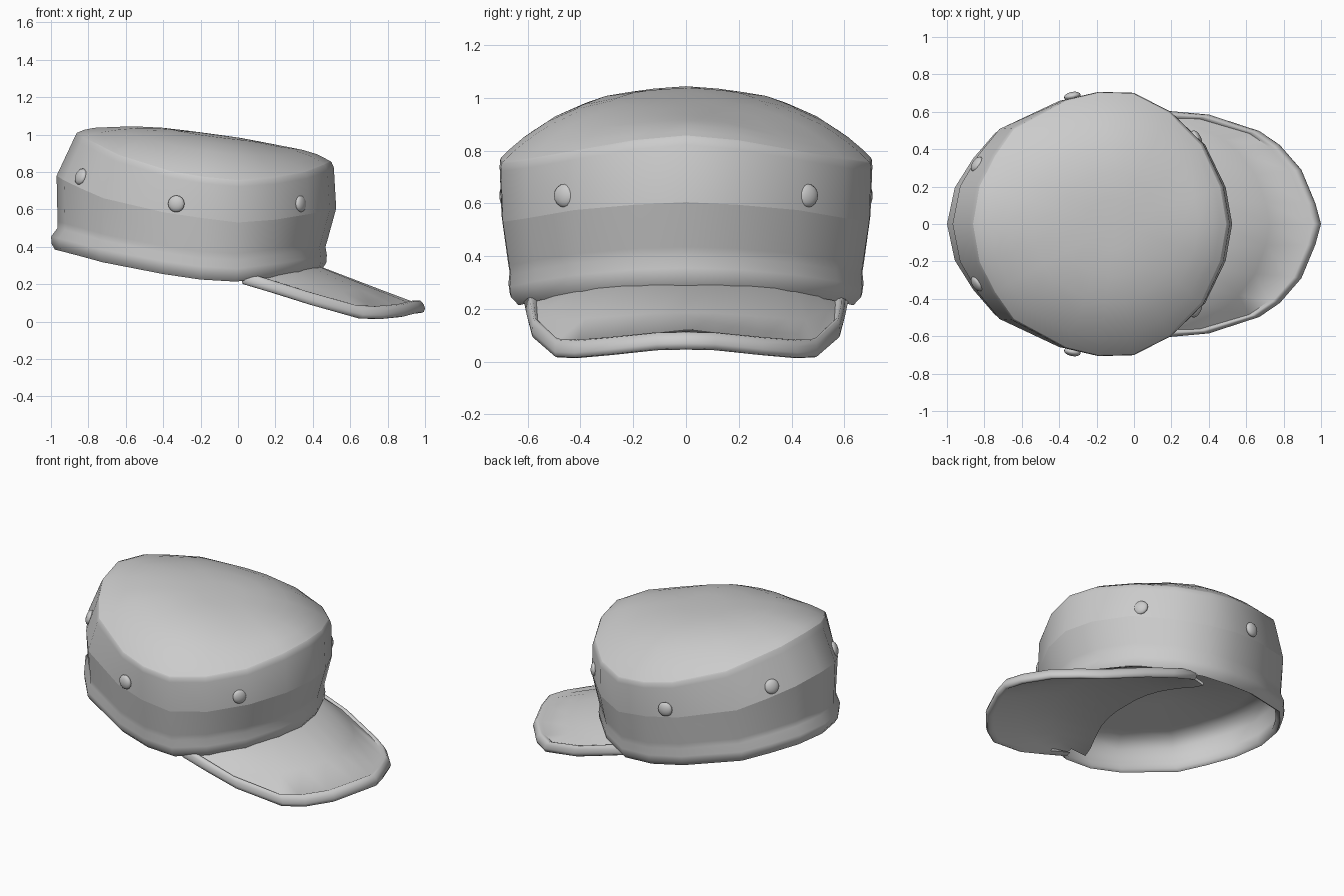
import bpy, bmesh
from mathutils import Vector

cube = bpy.data.objects.get("Cube")
if cube:
    bpy.data.objects.remove(cube)

grey = bpy.data.materials.new("light grey cloth")
grey.use_nodes = True
grey.diffuse_color = (0.6, 0.6, 0.6, 1)
grey.node_tree.nodes["Principled BSDF"].inputs["Base Color"].default_value = (0.6, 0.6, 0.6, 1)


def loft(name, rings, wrap_columns, wrap_rings, sharp_rings=(), sharp_angle=None):
    """Skin a list of equally long point rings into a smooth shaded object."""
    bm = bmesh.new()
    grid = [[bm.verts.new(p) for p in ring] for ring in rings]
    n, m = len(grid), len(grid[0])
    for i in range(n if wrap_rings else n - 1):
        for j in range(m if wrap_columns else m - 1):
            a, b = grid[i], grid[(i + 1) % n]
            k = (j + 1) % m
            bm.faces.new((a[j], a[k], b[k], b[j]))
    if not wrap_columns:
        bm.faces.new([r[0] for r in grid])
        bm.faces.new([r[-1] for r in grid])
    for i in sharp_rings:
        for j in range(m):
            edge = bm.edges.get((grid[i][j], grid[i][(j + 1) % m]))
            if edge:
                edge.smooth = False
    bmesh.ops.remove_doubles(bm, verts=bm.verts, dist=0.0005)
    bmesh.ops.recalc_face_normals(bm, faces=bm.faces)
    for f in bm.faces:
        f.smooth = True
    mesh = bpy.data.meshes.new(name)
    bm.to_mesh(mesh)
    bm.free()
    obj = bpy.data.objects.new(name, mesh)
    bpy.context.collection.objects.link(obj)
    mesh.materials.append(grey)
    if sharp_angle:
        bpy.ops.object.select_all(action="DESELECT")
        obj.select_set(True)
        bpy.context.view_layer.objects.active = obj
        bpy.ops.object.shade_smooth_by_angle(angle=sharp_angle)
    return obj


def mirrored(half):
    """Continue a half outline to the other side of y = 0."""
    return half + [(p[0], -p[1], *p[2:]) for p in reversed(half) if p[1] > 0]


# Crown outline, back to front: x, y, heights of hem, seam and rim
HEM, SEAM, RIM = 2, 3, 4
outline = mirrored([
    (-.97, 0, .385, .78, 1.01), (-.93, .205, .375, .755, .985),
    (-.835, .37, .35, .71, .945), (-.72, .515, .318, .66, .893),
    (-.4, .668, .255, .585, .805), (-.2, .71, .225, .555, .775),
    (0, .705, .214, .53, .757), (.2, .605, .235, .545, .77),
    (.38, .43, .26, .575, .80), (.49, .2, .28, .595, .84),
    (.525, 0, .285, .605, .858)])
MID = -0.1


def level(back, front, side, anchor, dz):
    return [Vector((MID + (c[0] - MID) * (back if c[0] < MID else front),
                    c[1] * side, c[anchor] + dz)) for c in outline]


# Height of the crown along its centre line
ridge_points = [(-.86, 1.01), (-.8, 1.035), (-.57, 1.045), (-.37, 1.035),
                (0, .985), (.4, .91), (.5, .86)]


def ridge(x):
    for (x0, z0), (x1, z1) in zip(ridge_points, ridge_points[1:]):
        if x <= x1:
            return z0 + (z1 - z0) * max(0, (x - x0) / (x1 - x0))
    return ridge_points[-1][1]


def dome(rim, t):
    pts = []
    for p in rim:
        x = MID + (p.x - MID) * t
        sag = (ridge(p.x) - p.z) * t ** 3.1
        pts.append(Vector((x, p.y * t, ridge(x) - sag)))
    return pts


# Inside: a short wall and a low lining across the crown
lining_rim = level(.92, .85, .87, HEM, .21)
lining_centre = Vector((MID, 0, .53))
inside = [[lining_centre.lerp(p, t) for p in lining_rim] for t in (0, .45, .85)] + [
    lining_rim,
    level(.96, .88, .92, HEM, .15),
    level(.985, .88, .92, HEM, .07),
    level(.975, .855, .875, HEM, .012)]
outside = [
    level(1.01, .885, .90, HEM, 0),
    level(1.03, .915, .94, HEM, .03),
    level(1.034, .92, .948, HEM, .07),
    level(.995, .908, .942, HEM, .115),
    level(.994, .925, .95, HEM, .15),
    level(1, 1, .985, SEAM, 0),
    level(.895, .98, .995, RIM, -.035),
    level(.88, .962, .992, RIM, -.008)]
rim = level(.874, .95, .985, RIM, 0)
top = [dome(rim, t) for t in (.985, .95, .88, .75, .6, .4, .2, 0)]
first = len(inside)
loft("crown", inside + outside + [rim] + top, True, False,
     (first, first + 5, first + len(outside)))

# Visor outlines: plate edge inside the crown, line under the hem, outer edge
plate_edge = mirrored([
    (-.08, .54, .235), (-.06, .47, .245), (-.03, .4, .26), (0, .33, .27),
    (.03, .26, .275), (.05, .18, .28), (.06, .09, .285), (.06, 0, .285)])
hem_edge = mirrored([
    (.02, .55, .25), (.11, .525, .253), (.19, .49, .26), (.29, .41, .27),
    (.34, .34, .28), (.4, .24, .282), (.44, .12, .285), (.45, 0, .285)])
outer_edge = mirrored([
    (.03, .615, .238), (.2, .603, .182), (.4, .585, .12), (.67, .497, .045),
    (.78, .422, .042), (.895, .29, .055), (.97, .11, .075), (1, 0, .078)])
# Flat part: position from hem to outer edge; rolled edge: inset and height
top_flat = [(0, .006), (.5, .004)]
roll = [(.065, .004), (.045, .02), (.025, .025), (.008, .012),
        (0, -.008), (.008, -.03), (.028, -.042), (.06, -.034)]
under_flat = [(.5, -.022), (0, -.014)]


def raised(points, dz):
    return [Vector(p) + Vector((0, 0, dz)) for p in points]


def between(t, dz):
    return [Vector(a).lerp(Vector(b), t) + Vector((0, 0, dz))
            for a, b in zip(hem_edge, outer_edge)]


def inset(distance, dz):
    pts = []
    for a, b in zip(hem_edge, outer_edge):
        inward = Vector(a) - Vector(b)
        pts.append(Vector(b) + inward * min(.9, distance / inward.length) + Vector((0, 0, dz)))
    return pts


visor_rings = ([raised(plate_edge, .006)] + [between(*s) for s in top_flat]
               + [inset(*s) for s in roll] + [between(*s) for s in under_flat]
               + [raised(plate_edge, -.014)])
loft("visor", visor_rings, False, True, sharp_angle=1.1)

# Studs around the upper band
studs = {"front": ((.335, .46, .63), (.87, .49, .05)),
         "middle": ((-.33, .684, .63), (-.2, .98, 0)),
         "back": ((-.84, .32, .775), (-.8, .5, .3))}
for place, (pos, normal) in studs.items():
    for side, s in (("left", 1), ("right", -1)):
        aim = Vector((normal[0], normal[1] * s, normal[2]))
        bpy.ops.mesh.primitive_uv_sphere_add(
            segments=16, ring_count=8, radius=.045,
            location=(pos[0], pos[1] * s, pos[2]),
            rotation=aim.to_track_quat("Z", "Y").to_euler())
        stud = bpy.context.object
        stud.name = f"{place}_stud_{side}"
        stud.scale.z = .5
        stud.data.materials.append(grey)
        bpy.ops.object.shade_smooth()
